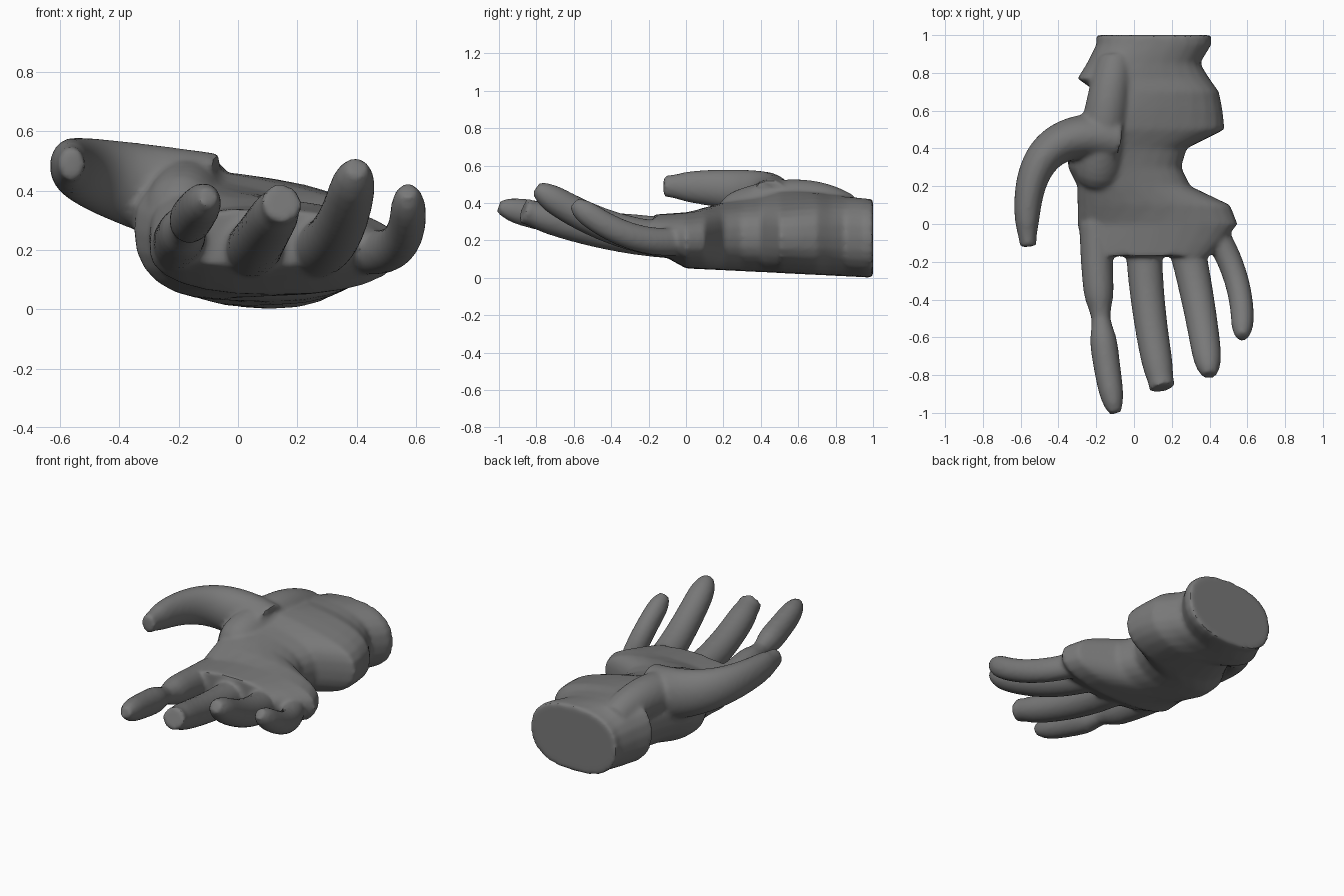
import bpy, bmesh, math
from mathutils import Vector

cube = bpy.data.objects.get("Cube")
if cube:
    bpy.data.objects.remove(cube, do_unlink=True)

# One dark grey colour
skin = bpy.data.materials.new("dark_grey")
skin.use_nodes = True
grey = (0.19, 0.19, 0.19, 1)
skin.diffuse_color = grey
skin.node_tree.nodes["Principled BSDF"].inputs["Base Color"].default_value = grey

bm = bmesh.new()
SIDES = 24
STEPS = 20
ANGLES = [math.tau * i / SIDES for i in range(SIDES)]


def loft(rings):
    """Skin a list of point rings into a closed tube."""
    loops = [[bm.verts.new(point) for point in ring] for ring in rings]
    for near, far in zip(loops, loops[1:]):
        for i in range(SIDES):
            j = (i + 1) % SIDES
            bm.faces.new((near[i], near[j], far[j], far[i]))
    bm.faces.new(loops[0][::-1])
    bm.faces.new(loops[-1])


def boxy(value):
    """Push a sine or cosine outward for a slightly squarer section."""
    return math.copysign(abs(value) ** 0.85, value)


def palm_section(y, left, right):
    """Rounded section whose height, tilt and hollow follow from y."""
    swell = math.sin(math.pi * max(y, 0))
    low = 0.05 * (1 - y) + 0.5 * max(-y, 0)
    high = 0.35 + 0.07 * y + 0.1 * swell
    centre, half_width = (left + right) / 2, (right - left) / 2
    ring = []
    for angle in ANGLES:
        across, rise = boxy(math.cos(angle)), boxy(math.sin(angle))
        share = (1 + rise) / 2
        z = low + (high - low) * share
        z -= swell * 0.2 * half_width * across * share
        z -= swell * 0.05 * max(rise, 0) ** 3
        ring.append(Vector((centre + half_width * across, y, z)))
    return ring


def digit(base, bend, tip, thick, thin, tall=1.1, blunt=0.5, pinch=0):
    """Tapered, rounded tube along a curve from base to tip."""
    base, bend, tip = Vector(base), Vector(bend), Vector(tip)
    rings = []
    for step in range(STEPS + 1):
        t = step / STEPS
        start, end = base.lerp(bend, t), bend.lerp(tip, t)
        middle = start.lerp(end, t)
        along = (end - start).normalized()
        side = along.cross(Vector((0, 0, 1))).normalized()
        up = side.cross(along) * tall
        radius = thick + (thin - thick) * t
        radius *= max(blunt, math.sqrt(1 - t ** STEPS))
        radius *= 1 - pinch * math.exp(-((t - 0.5) * 12) ** 2)
        rings.append([middle + radius * (side * math.cos(angle) + up * math.sin(angle))
                      for angle in ANGLES])
    loft(rings)


# Wrist, heel and palm: position along the hand, then its two edges
outline = [(1, -0.2, 0.41), (0.95, -0.2, 0.41), (0.85, -0.25, 0.35),
           (0.77, -0.3, 0.4), (0.7, -0.2, 0.45), (0.6, -0.25, 0.47),
           (0.5, -0.3, 0.48), (0.4, -0.35, 0.28), (0.3, -0.35, 0.25),
           (0.2, -0.3, 0.3), (0.1, -0.3, 0.51), (0, -0.3, 0.55),
           (-0.1, -0.28, 0.47), (-0.17, -0.25, 0.4)]
loft([palm_section(*station) for station in outline])

# Raised mound running from the wrist to the thumb side of the palm
digit((-0.1, 0.85, 0.34), (-0.15, 0.6, 0.48), (-0.2, 0.2, 0.28),
      thick=0.1, thin=0.14)

# Thumb, rooted inside the mound
digit((-0.1, 0.45, 0.36), (-0.62, 0.55, 0.48), (-0.56, -0.12, 0.49),
      thick=0.13, thin=0.06, tall=1.3, blunt=0.7)

# Index finger, pinched at the middle joint
digit((-0.2, 0, 0.22), (-0.2, -0.5, 0.26), (-0.1, -1, 0.38),
      thick=0.09, thin=0.065, pinch=0.35)

# Middle finger with a blunt tip
digit((0.05, 0, 0.2), (0.05, -0.4, 0.2), (0.15, -0.87, 0.36),
      thick=0.1, thin=0.08, tall=1, blunt=0.85)

# Ring finger
digit((0.25, 0, 0.2), (0.35, -0.4, 0.2), (0.4, -0.8, 0.48),
      thick=0.1, thin=0.075, tall=1)

# Little finger
digit((0.4, 0, 0.2), (0.6, -0.3, 0.15), (0.57, -0.6, 0.4),
      thick=0.07, thin=0.06)

bmesh.ops.recalc_face_normals(bm, faces=bm.faces)
mesh = bpy.data.meshes.new("hand")
bm.to_mesh(mesh)
bm.free()
mesh.materials.append(skin)
hand = bpy.data.objects.new("hand", mesh)
bpy.context.collection.objects.link(hand)

# Fuse the parts into one skin and soften the joins
remesh = hand.modifiers.new("fuse", 'REMESH')
remesh.mode = 'VOXEL'
remesh.voxel_size = 0.014
soften = hand.modifiers.new("soften", 'SMOOTH')
soften.iterations = 6

# Apply the modifiers, then keep the wrist rim sharp
bpy.context.view_layer.objects.active = hand
hand.select_set(True)
for modifier in ("fuse", "soften"):
    bpy.ops.object.modifier_apply(modifier=modifier)
bpy.ops.object.shade_smooth_by_angle(angle=math.radians(40))
